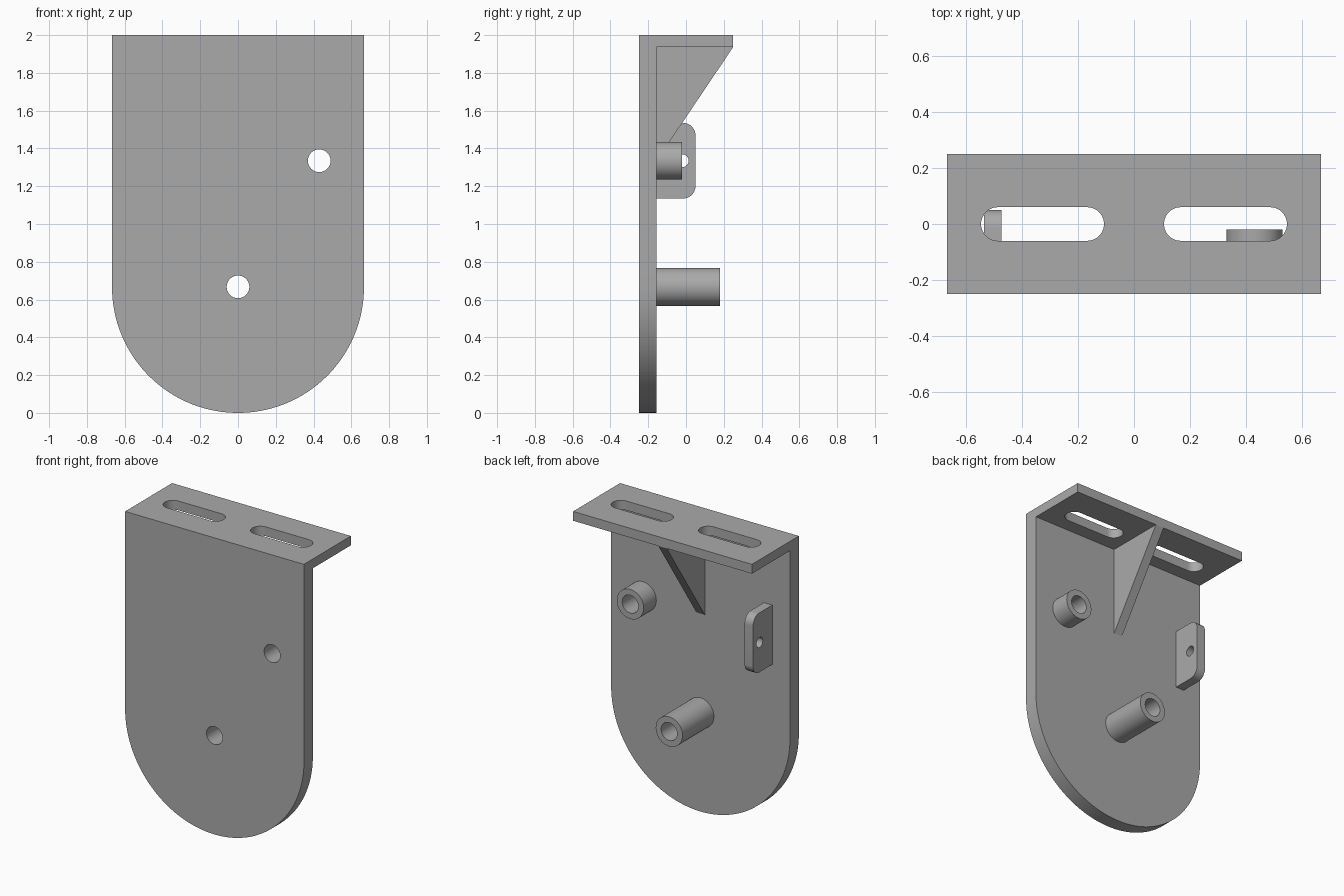
import bpy, bmesh
from math import cos, sin, pi, radians

cube = bpy.data.objects.get("Cube")
if cube:
    bpy.data.objects.remove(cube, do_unlink=True)

GREY = (0.4, 0.4, 0.4, 1.0)
metal = bpy.data.materials.new("grey metal")
metal.use_nodes = True
metal.diffuse_color = GREY
metal.node_tree.nodes["Principled BSDF"].inputs["Base Color"].default_value = GREY

HALF = 0.667                  # half width, also radius of the rounded end
FRONT, INNER, BACK = -0.25, -0.155, 0.25
TOP, UNDER = 2.0, 1.937
THICK = 0.063


def arc(cx, cy, r, start, end, n):
    """Points along an arc, angles in degrees."""
    angles = [radians(start + (end - start) * i / n) for i in range(n + 1)]
    return [(cx + r * cos(a), cy + r * sin(a)) for a in angles]


def circle(cx, cy, r, n=48):
    return arc(cx, cy, r, 0, 360, n)[:-1]


def prism(name, profile, axis, lo, hi):
    """Extrude a closed 2D profile along the given axis."""
    place = {"x": lambda a, b, d: (d, a, b),
             "y": lambda a, b, d: (a, d, b),
             "z": lambda a, b, d: (a, b, d)}[axis]
    bm = bmesh.new()
    face = bm.faces.new([bm.verts.new(place(a, b, lo)) for a, b in profile])
    extruded = bmesh.ops.extrude_face_region(bm, geom=[face])["geom"]
    moved = [v for v in extruded if isinstance(v, bmesh.types.BMVert)]
    bmesh.ops.translate(bm, verts=moved, vec=place(0, 0, hi - lo))
    bmesh.ops.recalc_face_normals(bm, faces=bm.faces)
    mesh = bpy.data.meshes.new(name)
    bm.to_mesh(mesh)
    bm.free()
    mesh.materials.append(metal)
    obj = bpy.data.objects.new(name, mesh)
    bpy.context.collection.objects.link(obj)
    return obj


def activate(obj):
    bpy.ops.object.select_all(action="DESELECT")
    obj.select_set(True)
    bpy.context.view_layer.objects.active = obj


def carve(obj, cutter, operation="DIFFERENCE"):
    """Apply a boolean and discard the cutter."""
    activate(obj)
    mod = obj.modifiers.new("carve", "BOOLEAN")
    mod.operation, mod.object, mod.solver = operation, cutter, "EXACT"
    bpy.ops.object.modifier_apply(modifier=mod.name)
    bpy.data.objects.remove(cutter, do_unlink=True)


# L-shaped bracket: side profile trimmed to the round-ended outline
bracket = prism("bracket_plate",
                [(FRONT, -0.1), (INNER, -0.1), (INNER, UNDER),
                 (BACK, UNDER), (BACK, TOP), (FRONT, TOP)], "x", -0.8, 0.8)
outline = arc(0, HALF, HALF, 180, 360, 96) + [(HALF, 2.2), (-HALF, 2.2)]
carve(bracket, prism("outline", outline, "y", -0.5, 0.5), "INTERSECT")

# Mounting slots in the top flange
for side in (-1, 1):
    cx, half, r = side * 0.326, 0.159, 0.06
    slot = arc(cx + half, 0, r, -90, 90, 20) + arc(cx - half, 0, r, 90, 270, 20)
    carve(bracket, prism("slot", slot, "z", 1.8, 2.1))

# Hollow bosses, bored right through the plate
parts = [bracket]
for name, x, z, end in (("upper_boss", 0.43, 1.335, -0.02),
                        ("lower_boss", 0, HALF, 0.18)):
    boss = prism(name, circle(x, z, 0.1), "y", INNER, end)
    for target in (bracket, boss):
        carve(target, prism("bore", circle(x, z, 0.06), "y", -0.5, 0.5))
    parts.append(boss)

# Triangular gusset under the flange
parts.append(prism("gusset", [(INNER, 1.335), (BACK, UNDER), (INNER, UNDER)],
                   "x", -THICK / 2, THICK / 2))

# Side tab with rounded corners and a small hole
r, edge, low, high = 0.065, 0.05, 1.135, 1.535
tab_profile = ([(INNER, low)] + arc(edge - r, low + r, r, -90, 0, 12)
               + arc(edge - r, high - r, r, 0, 90, 12) + [(INNER, high)])
tab = prism("side_tab", tab_profile, "x", -0.535, -0.535 + THICK)
carve(tab, prism("tab_hole", circle(-0.02, 1.335, 0.034, 32), "x", -0.7, -0.3))
parts.append(tab)

for part in parts:
    activate(part)
    bpy.ops.object.shade_smooth_by_angle(angle=radians(30))
